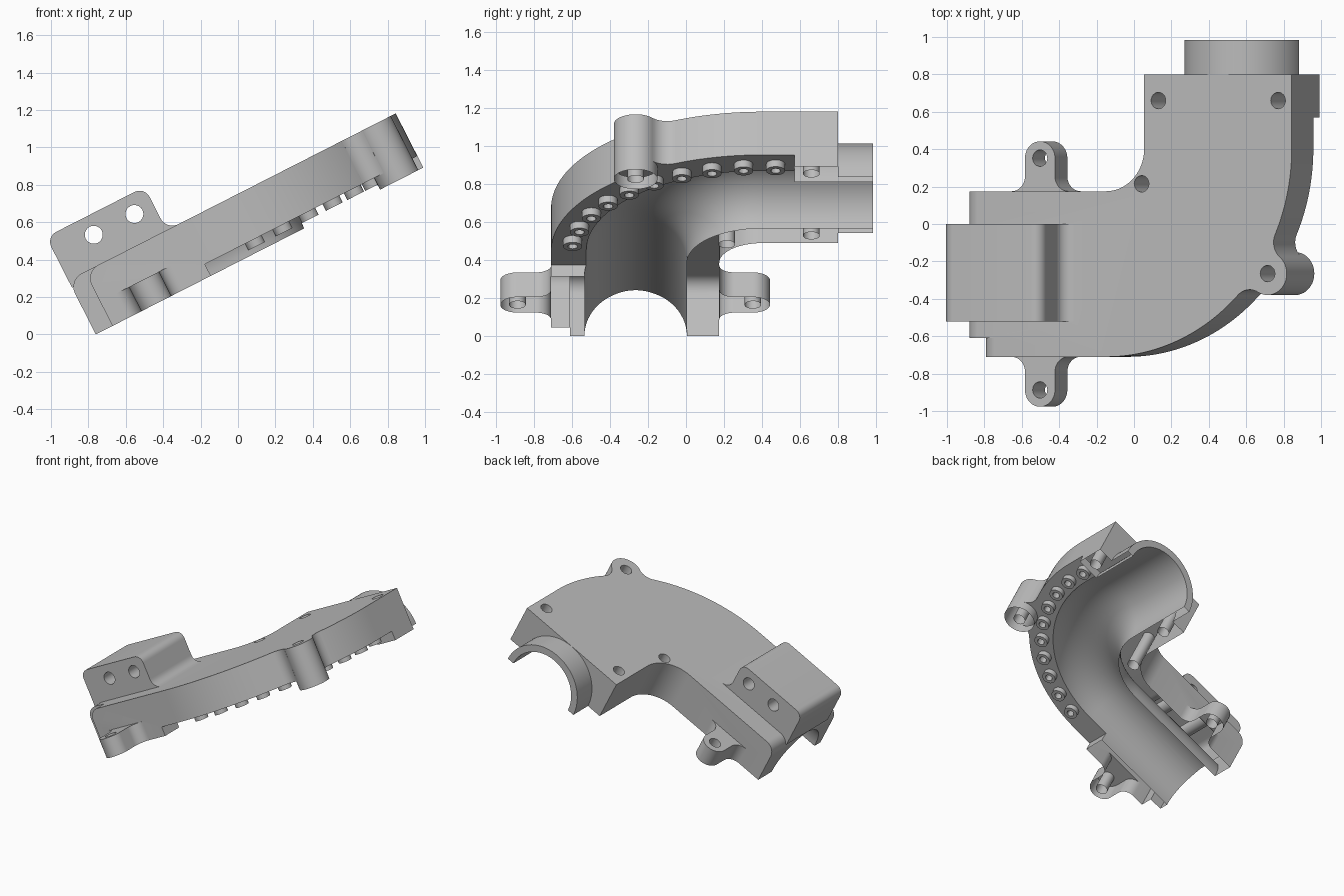
import bpy
import bmesh
from math import sin, cos, pi, radians, atan2, acos
from mathutils import Matrix, Vector

if "Cube" in bpy.data.objects:
    bpy.data.objects.remove(bpy.data.objects["Cube"])

# Main sizes, in the untilted frame (open underside on z = 0)
TILT = radians(27)
TOP = 0.325
BORE = 0.27
BEND = Vector((0.85, 0.405))
BEND_R = 0.67
OUTER_R = 1.115
INNER_R = 0.23
RIM = 0.07
helpers = []


def arc(center, r, a0, a1, steps=24):
    a0, a1 = radians(a0), radians(a1)
    angles = [a0 + (a1 - a0) * i / steps for i in range(steps + 1)]
    return [(center[0] + r * cos(a), center[1] + r * sin(a)) for a in angles]


def finish(bm, name):
    bmesh.ops.recalc_face_normals(bm, faces=bm.faces)
    mesh = bpy.data.meshes.new(name)
    bm.to_mesh(mesh)
    bm.free()
    obj = bpy.data.objects.new(name, mesh)
    bpy.context.scene.collection.objects.link(obj)
    return obj


def prism(name, points, lo, hi, axis="z"):
    """Extrude a closed outline along z, or an x-z outline along y."""
    bm = bmesh.new()
    place = (lambda p, h: (p[0], p[1], h)) if axis == "z" else (lambda p, h: (p[0], h, p[1]))
    a = [bm.verts.new(place(p, lo)) for p in points]
    b = [bm.verts.new(place(p, hi)) for p in points]
    bm.faces.new(a)
    bm.faces.new(b)
    n = len(points)
    for i in range(n):
        j = (i + 1) % n
        bm.faces.new((a[i], a[j], b[j], b[i]))
    return finish(bm, name)


def disc(center, r, steps=32):
    return arc(center, r, 0, 360, steps)[:-1]


def combine(obj, operation):
    mod = housing.modifiers.new(obj.name, "BOOLEAN")
    mod.operation = operation
    mod.solver = "EXACT"
    mod.object = obj
    obj.hide_render = True
    helpers.append(obj)


def add(obj):
    combine(obj, "UNION")


def cut(obj):
    combine(obj, "DIFFERENCE")


# Elbow shaped body
end_y = 0.8
outline = [(0, BEND.y - INNER_R)]
outline += arc(BEND, INNER_R, -90, 0)
outline += [(BEND.x + INNER_R, end_y), (BEND.x + OUTER_R, end_y)]
outline += arc(BEND, OUTER_R, 0, -90, 64)
outline += [(0.1, BEND.y - OUTER_R), (0.1, -0.61), (0, -0.61)]
housing = prism("elbow_housing", outline, 0, TOP)

# Rounded upper edges at the low end
for x, y0, y1 in ((0, -0.7, 0.3), (0.1, -0.8, -0.61)):
    r = 0.08
    corner = [(x - 0.1, TOP - r)] + arc((x + r, TOP - r), r, 180, 90, 10)
    corner += [(x + r, 0.4), (x - 0.1, 0.4)]
    cut(prism("edge_round_cutter", corner, y0, y1, "y"))

# Recessed rim around the outside of the bend
rim = [(0.69, -0.9)] + arc(BEND, 1.3, -90, 0, 32) + [(2.15, 0.57), (1.75, 0.57)]
rim += arc(BEND, 0.9, 0, -90, 32) + [(0.69, BEND.y - 0.9)]
cut(prism("rim_cutter", rim, -0.1, RIM))

# Full height screw boss on the bend, blended into the wall
boss = Vector((1.82, -0.265))
boss_r, fillet = 0.115, 0.1
reach = (boss - BEND).length
a, b = OUTER_R + fillet, boss_r + fillet
phi = acos((a * a + reach * reach - b * b) / (2 * a * reach))
f = Vector((a * cos(phi), a * sin(phi)))
to_boss = atan2(-f.y, reach - f.x) % (2 * pi)
side = [(1.04, 0.17)] + arc(f, fillet, 180 + phi * 180 / pi, to_boss * 180 / pi, 10)
neck = side + [(x, -y) for x, y in reversed(side)]
turn = Matrix.Rotation(atan2(boss.y - BEND.y, boss.x - BEND.x), 2)
add(prism("boss_neck", [BEND + turn @ Vector(p) for p in neck], RIM, TOP))
add(prism("screw_boss", disc(boss, boss_r, 40), 0, TOP))

# Low screw ears on both sides of the straight run
EAR_X, EAR_R, EAR_F = 0.363, 0.09, 0.08
ear_holes = []
for wall, way in ((BEND.y - INNER_R, 1), (BEND.y - OUTER_R, -1)):
    half = [(EAR_R + EAR_F, -0.06)]
    half += arc((EAR_R + EAR_F, EAR_F), EAR_F, 270, 180, 10)
    half += arc((0, 0.177), EAR_R, 0, 90, 12)
    shape = half + [(-x, y) for x, y in reversed(half[:-1])]
    add(prism("screw_ear", [(EAR_X + x, wall + way * y) for x, y in shape], 0, 0.146))
    ear_holes.append((EAR_X, wall + way * 0.177))

# Raised mounting block with a blended foot
block = [(0, 0.28)] + arc((0.06, 0.525), 0.06, 180, 90, 8)
block += arc((0.53, 0.525), 0.06, 90, 0, 8)
block += arc((0.66, TOP + 0.07), 0.07, 180, 270, 8) + [(0.66, 0.28)]
add(prism("mounting_block", block, -0.52, 0, "y"))

# Pipe stub at the high end
axis_x = BEND.x + BEND_R
add(prism("pipe_stub", arc((axis_x, 0), 0.324, 0, 180, 48), 0.7, 0.985, "y"))

# Row of small round studs on the rim
for i in range(10):
    angle = radians(-82.6 + 9.6 * i)
    at = BEND + 1.01 * Vector((cos(angle), sin(angle)))
    add(prism("rim_stud", disc(at, 0.05, 24), 0.03, RIM + 0.03))
    cut(prism("stud_hole", disc(at, 0.026, 12), -0.05, RIM + 0.01))

# Bore swept along the bend
path = [((-0.1, BEND.y - BEND_R), 0)]
path += [(p, radians(90 * i / 32)) for i, p in enumerate(arc(BEND, BEND_R, -90, 0, 32))]
path += [((axis_x, 1.1), pi / 2)]
bm = bmesh.new()
rings = []
for (x, y), heading in path:
    rings.append([bm.verts.new((x - s * sin(heading), y + s * cos(heading), h))
                  for s, h in disc((0, 0), BORE, 64)])
for r0, r1 in zip(rings, rings[1:]):
    for i in range(len(r0)):
        j = (i + 1) % len(r0)
        bm.faces.new((r0[i], r0[j], r1[j], r1[i]))
bm.faces.new(rings[0])
bm.faces.new(rings[-1])
cut(finish(bm, "bore_cutter"))

# Screw holes, and pin holes across the block
for at in [(1.165, 0.66), (1.883, 0.66), (1.064, 0.215), tuple(boss)] + ear_holes:
    cut(prism("screw_hole", disc(at, 0.044, 24), -0.1, 0.5 if at not in ear_holes else 0.25))
for at in ((0.232, 0.48), (0.476, 0.48)):
    cut(prism("pin_hole", disc(at, 0.048, 24), -0.6, 0.1, "y"))

# Apply the booleans and remove the helpers
graph = bpy.context.evaluated_depsgraph_get()
mesh = bpy.data.meshes.new_from_object(housing.evaluated_get(graph))
housing.modifiers.clear()
housing.data = mesh
for obj in helpers:
    bpy.data.objects.remove(obj)

# Leave the underside open, as a hollow shell
bm = bmesh.new()
bm.from_mesh(mesh)
under = [p for p in bm.faces if all(abs(v.co.z) < 0.0005 for v in p.verts)]
bmesh.ops.delete(bm, geom=under, context="FACES")
bm.to_mesh(mesh)
bm.free()

# Tilt the finished part
mesh.transform(Matrix.Translation((-0.76, 0, 0)) @ Matrix.Rotation(-TILT, 4, "Y"))

# One plain grey
grey = bpy.data.materials.new("plain_grey")
grey.use_nodes = True
colour = (0.5, 0.5, 0.5, 1)
grey.diffuse_color = colour
grey.node_tree.nodes["Principled BSDF"].inputs["Base Color"].default_value = colour
mesh.materials.clear()
mesh.materials.append(grey)
for p in mesh.polygons:
    p.material_index = 0

bpy.ops.object.select_all(action="DESELECT")
housing.select_set(True)
bpy.context.view_layer.objects.active = housing
bpy.ops.object.shade_smooth_by_angle()
